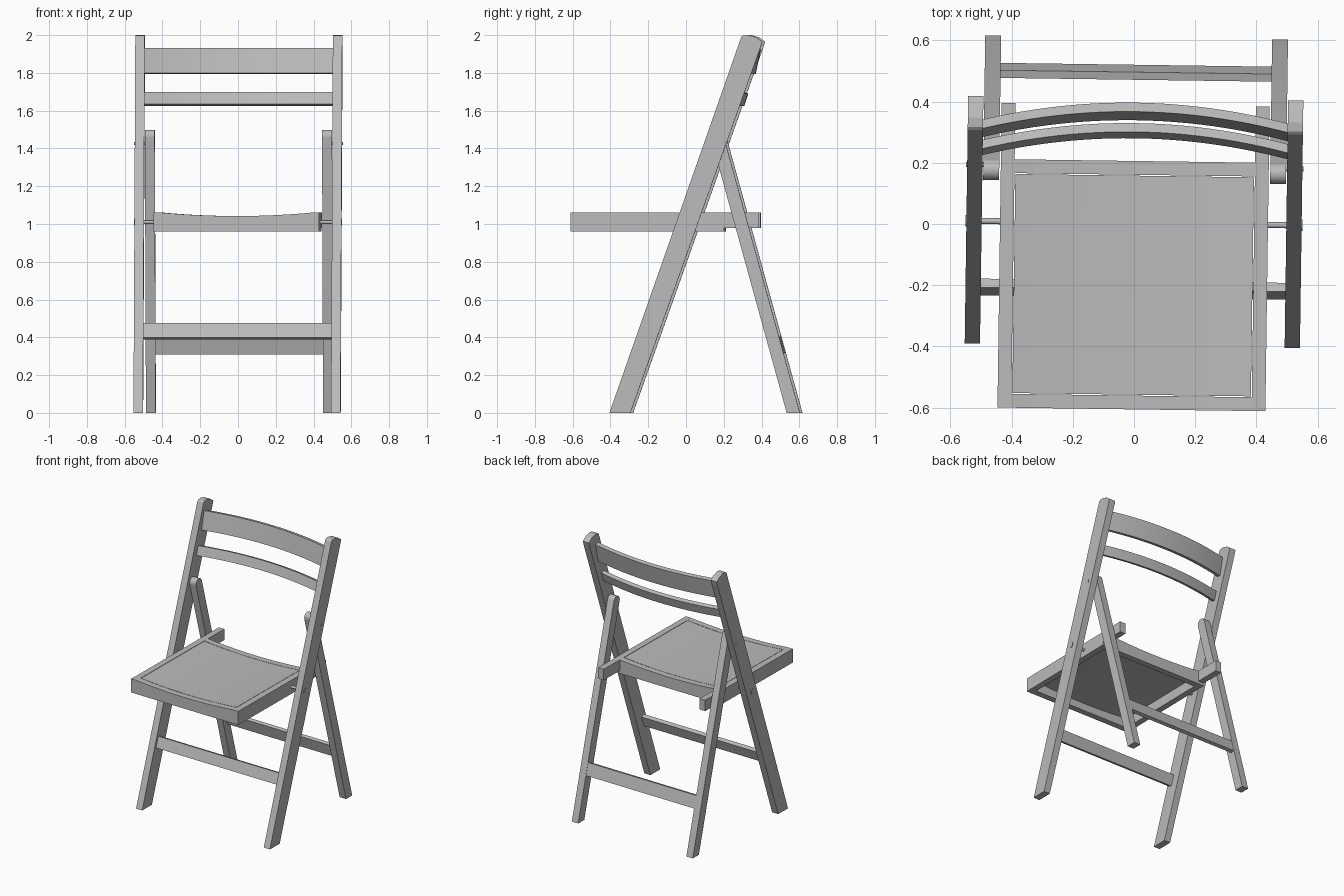
import bpy, bmesh, math
from mathutils import Vector, Matrix

cube = bpy.data.objects.get("Cube")
if cube:
    bpy.data.objects.remove(cube, do_unlink=True)

wood = bpy.data.materials.new("grey_wood")
wood.use_nodes = True
GREY = (0.5, 0.5, 0.5, 1)
wood.diffuse_color = GREY
wood.node_tree.nodes["Principled BSDF"].inputs["Base Color"].default_value = GREY

YAW = math.radians(-0.8)   # the whole chair stands slightly turned


def finish(name, bm, smooth=False):
    bmesh.ops.recalc_face_normals(bm, faces=bm.faces)
    mesh = bpy.data.meshes.new(name)
    bm.to_mesh(mesh)
    bm.free()
    mesh.materials.append(wood)
    ob = bpy.data.objects.new(name, mesh)
    ob.rotation_euler.z = YAW
    bpy.context.collection.objects.link(ob)
    if smooth:
        bpy.ops.object.select_all(action='DESELECT')
        ob.select_set(True)
        bpy.context.view_layer.objects.active = ob
        bpy.ops.object.shade_smooth_by_angle(angle=math.radians(30))
    return ob


def loft(name, rings, smooth=False):
    """Skin a row of equal closed rings and cap both ends."""
    bm = bmesh.new()
    rows = [[bm.verts.new(p) for p in ring] for ring in rings]
    n = len(rows[0])
    for a, b in zip(rows, rows[1:]):
        for i in range(n):
            j = (i + 1) % n
            bm.faces.new((a[i], a[j], b[j], b[i]))
    bm.faces.new(rows[0])
    bm.faces.new(rows[-1])
    return finish(name, bm, smooth)


def side_profile(name, profile, x0, x1, smooth=False):
    """Extrude a (y, z) outline from x0 to x1."""
    return loft(name, [[(x, y, z) for y, z in profile] for x in (x0, x1)], smooth)


def tilted_slat(name, half, centre, height, thick, tilt, bow=0.0):
    """Cross slat leaning by tilt degrees; its ends come forward by bow."""
    a = math.radians(tilt)
    up = Vector((math.sin(a), math.cos(a))) * height / 2
    out = Vector((math.cos(a), -math.sin(a))) * thick / 2
    c = Vector(centre)
    section = [c + up + out, c + up - out, c - up - out, c - up + out]
    steps = 24 if bow else 1
    rings = []
    for i in range(steps + 1):
        t = 2 * i / steps - 1
        rings.append([(t * half, p.x - bow * t * t, p.y) for p in section])
    return loft(name, rings, bool(bow))


def dished_slab(name, half, y0, y1, bottom):
    """Seat piece whose top sags toward the middle."""
    rings = []
    for i in range(25):
        x = half * (i / 12 - 1)
        top = SEAT_TOP - 0.018 * (1 - (x / 0.395) ** 2)
        low = bottom if bottom < 0.97 else top - 0.03
        rings.append([(x, y0, low), (x, y1, low), (x, y1, top), (x, y0, top)])
    return loft(name, rings, True)


def pin(name, x0, x1, y, z, radius):
    bm = bmesh.new()
    place = Matrix.Translation(((x0 + x1) / 2, y, z)) @ Matrix.Rotation(math.pi / 2, 4, 'Y')
    bmesh.ops.create_cone(bm, cap_ends=True, segments=20, radius1=radius,
                          radius2=radius, depth=abs(x1 - x0), matrix=place)
    return finish(name, bm, True)


SEAT_TOP, SEAT_LOW = 1.06, 0.96
FRONT, BACK = -0.606, 0.206

post = [(-0.398, 0), (-0.287, 0), (0.403, 1.938), (0.411, 1.965),
        (0.38, 1.988), (0.34, 2.0), (0.31, 1.998), (0.30, 1.99)]

# Rear leg outline with a rounded top
leg_dir = Vector((-0.267, 0.964))
leg_side = Vector((0.964, 0.267))
leg_top = Vector((0.171, 1.465))
rear_leg = [(0.54, 0), (0.61, 0)]
for k in range(9):
    a = math.pi * k / 8
    p = leg_top + 0.034 * (math.cos(a) * leg_side + math.sin(a) * leg_dir)
    rear_leg.append((p.x, p.y))

seat_rail = [(FRONT, SEAT_LOW), (BACK, SEAT_LOW), (BACK, 0.98), (0.39, 0.98),
             (0.39, SEAT_TOP), (FRONT, SEAT_TOP)]

# Paired parts
for side, s in (("right", -1), ("left", 1)):
    side_profile(side + "_front_post", post, s * 0.498, s * 0.548)
    side_profile(side + "_rear_leg", rear_leg, s * 0.443, s * 0.495, True)
    side_profile(side + "_seat_rail", seat_rail, s * 0.393, s * 0.438)
    pin(side + "_seat_pin", s * 0.43, s * 0.55, 0.003, 1.01, 0.010)
    pin(side + "_seat_pin_head", s * 0.54, s * 0.551, 0.003, 1.01, 0.019)
    pin(side + "_leg_pin", s * 0.45, s * 0.552, 0.187, 1.425, 0.008)

# Seat frame and panel
dished_slab("seat_front_rail", 0.393, FRONT, FRONT + 0.045, SEAT_LOW)
dished_slab("seat_back_rail", 0.393, BACK - 0.045, BACK, SEAT_LOW)
dished_slab("seat_panel", 0.39, FRONT + 0.048, BACK - 0.048, 1.0)

# Backrest slats and leg stretchers
tilted_slat("upper_back_slat", 0.5, (0.368, 1.862), 0.135, 0.03, 12, 0.062)
tilted_slat("lower_back_slat", 0.5, (0.305, 1.663), 0.068, 0.03, 18, 0.062)
tilted_slat("front_stretcher", 0.5, (-0.213, 0.432), 0.08, 0.03, 19.5)
tilted_slat("rear_stretcher", 0.445, (0.496, 0.357), 0.09, 0.026, -15.5)
